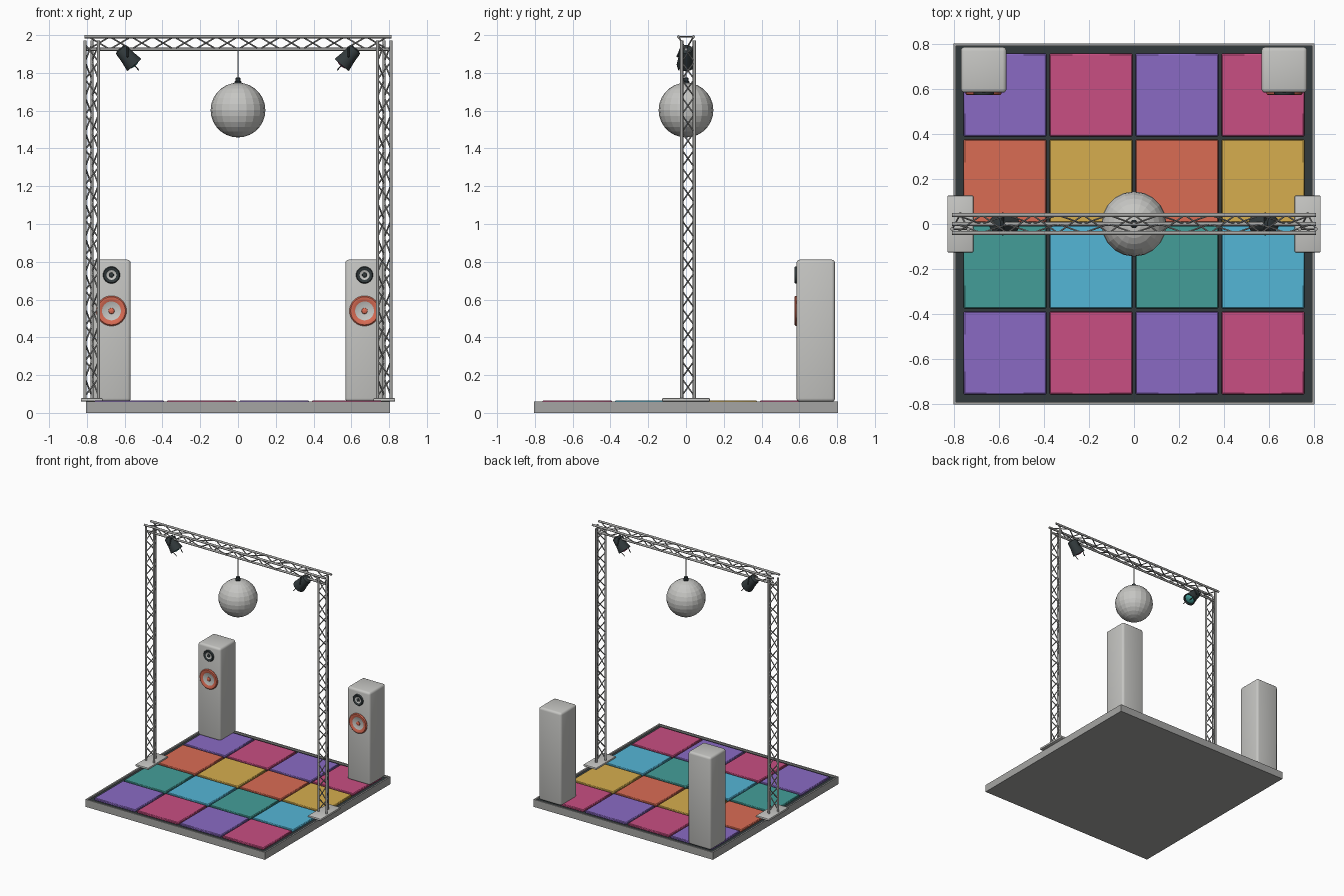
import bpy, bmesh, math
from mathutils import Vector, Matrix

if "Cube" in bpy.data.objects:
    bpy.data.objects.remove(bpy.data.objects["Cube"])


def material(name, r, g, b):
    m = bpy.data.materials.new(name)
    lin = [((c / 255 + 0.055) / 1.055) ** 2.4 for c in (r, g, b)]
    m.diffuse_color = (*lin, 1)
    m.use_nodes = True
    m.node_tree.nodes["Principled BSDF"].inputs["Base Color"].default_value = m.diffuse_color
    return m


LIGHT = material("light grey", 198, 198, 195)
STEEL = material("steel grey", 165, 165, 163)
DARK = material("charcoal", 50, 58, 60)
PURPLE = material("purple", 138, 106, 196)
PINK = material("pink", 200, 78, 130)
TEAL = material("teal", 68, 158, 153)
CYAN = material("sky blue", 84, 182, 214)
ORANGE = material("orange", 218, 108, 84)
YELLOW = material("yellow", 214, 174, 78)


def finish(bm, name, mats, smooth=True):
    bmesh.ops.recalc_face_normals(bm, faces=bm.faces)
    me = bpy.data.meshes.new(name)
    bm.to_mesh(me)
    bm.free()
    for m in mats:
        me.materials.append(m)
    ob = bpy.data.objects.new(name, me)
    bpy.context.collection.objects.link(ob)
    if smooth:
        bpy.ops.object.select_all(action='DESELECT')
        ob.select_set(True)
        bpy.context.view_layer.objects.active = ob
        bpy.ops.object.shade_smooth_by_angle(angle=math.radians(40))
    return ob


def box(name, center, size, mat, bevel=0, segments=2):
    bm = bmesh.new()
    bmesh.ops.create_cube(bm, size=1, matrix=Matrix.Translation(center) @ Matrix.Diagonal((*size, 1)))
    if bevel:
        bmesh.ops.bevel(bm, geom=bm.edges[:], offset=bevel, segments=segments, profile=0.5, affect='EDGES')
    return finish(bm, name, [mat], bevel > 0)


def rod(bm, a, b, r, sides=8):
    a, b = Vector(a), Vector(b)
    d = b - a
    mat = Matrix.Translation((a + b) / 2) @ d.to_track_quat('Z', 'Y').to_matrix().to_4x4()
    bmesh.ops.create_cone(bm, cap_ends=True, segments=sides, radius1=r, radius2=r, depth=d.length, matrix=mat)


def lathe(name, profile, mats, matrix, bands=None, sides=32):
    """Spin (radius, height) points round z; bands gives a material per span."""
    bm = bmesh.new()
    rings = [[bm.verts.new((r * math.cos(2 * math.pi * i / sides), r * math.sin(2 * math.pi * i / sides), h))
              for i in range(sides)] for r, h in profile]
    for k in range(len(rings) - 1):
        for i in range(sides):
            j = (i + 1) % sides
            f = bm.faces.new((rings[k][i], rings[k][j], rings[k + 1][j], rings[k + 1][i]))
            f.material_index = bands[k] if bands else 0
    bm.faces.new(rings[0])
    bm.faces.new(rings[-1]).material_index = bands[-1] if bands else 0
    bm.transform(matrix)
    return finish(bm, name, mats)


def truss(name, start, end, offsets, steps):
    """Three chords with zigzag braces on each of the three sides."""
    start, end = Vector(start), Vector(end)
    offsets = [Vector(o) for o in offsets]
    axis = (end - start).normalized()
    bm = bmesh.new()
    for o in offsets:
        rod(bm, start + o, end + o, 0.0085, 10)
    finish(bm, name + "_chords", [STEEL])
    bm = bmesh.new()
    a0, a1 = start + axis * 0.02, end - axis * 0.02
    for s in range(3):
        pair = (offsets[s], offsets[(s + 1) % 3])
        for k in range(steps):
            p = a0.lerp(a1, k / steps) + pair[k % 2]
            q = a0.lerp(a1, (k + 1) / steps) + pair[(k + 1) % 2]
            rod(bm, p, q, 0.0042, 6)
    finish(bm, name + "_braces", [STEEL])


# Floor platform with a rim around a sunken dark bed
bm = bmesh.new()
bmesh.ops.create_cube(bm, size=1, matrix=Matrix.Translation((0, 0, 0.03)) @ Matrix.Diagonal((1.61, 1.61, 0.06, 1)))
top = max(bm.faces, key=lambda f: f.calc_center_median().z)
bmesh.ops.inset_individual(bm, faces=[top], thickness=0.018)
inner = bmesh.ops.extrude_discrete_faces(bm, faces=[top])['faces'][0]
inner.material_index = 1
for v in inner.verts:
    v.co.z -= 0.012
bmesh.ops.remove_doubles(bm, verts=bm.verts, dist=1e-5)
finish(bm, "floor_platform", [STEEL, DARK], False)

# Coloured dance tiles
rows = [(PURPLE, PINK), (TEAL, CYAN), (ORANGE, YELLOW), (PURPLE, PINK)]
for r, pair in enumerate(rows):
    for c in range(4):
        box(f"floor_tile_{r}_{c}", ((c - 1.5) * 0.383, (r - 1.5) * 0.383, 0.056),
            (0.369, 0.369, 0.02), pair[c % 2], 0.005, 1)

# Overhead beam: two upper chords, one lower chord
truss("beam", (-0.812, 0, 1.96), (0.812, 0, 1.96),
      [(0, -0.04, 0.0315), (0, 0.04, 0.0315), (0, 0, -0.035)], 14)

CAN = [(0.022, -0.060), (0.034, -0.054), (0.037, -0.045), (0.040, 0.0), (0.049, 0.052), (0.049, 0.056),
       (0.043, 0.056), (0.041, 0.040)]
LENS = [(0.040, 0.036), (0.038, 0.048), (0.030, 0.056), (0.016, 0.061), (0.004, 0.063)]
face_front = Matrix.Rotation(math.radians(90), 4, 'X')

for side, s, glow in (("left", -1, TEAL), ("right", 1, PINK)):
    # Tower and foot plate
    x = s * 0.774
    truss(side + "_tower", (x, 0, 0.07), (x, 0, 1.972),
          [(-0.036, -0.023, 0), (0.036, -0.023, 0), (0, 0.044, 0)], 20)
    box(side + "_foot_plate", (x, 0, 0.069), (0.116, 0.254, 0.018), LIGHT, 0.006)

    # Spotlight can, lens and hanging yoke
    axis = Vector((-s * 0.65, 0, -0.76)).normalized()
    center = Vector((s * 0.585, 0, 1.884))
    place = Matrix.Translation(center) @ axis.to_track_quat('Z', 'Y').to_matrix().to_4x4()
    lathe(side + "_spot_can", CAN, [DARK], place, sides=24)
    lathe(side + "_spot_lens", LENS, [glow], place, sides=24)
    bm = bmesh.new()
    hang = Vector((s * 0.585, 0, 1.935))
    for y in (-0.047, 0.047):
        rod(bm, center + Vector((0, y, 0)), hang + Vector((0, y * 0.5, 0)), 0.005)
        tip = center + axis * 0.093
        rod(bm, center + axis * 0.05 + Vector((0, y, 0)), tip + Vector((0, y * 0.8, 0)), 0.003, 6)
    rod(bm, hang + Vector((0, -0.027, 0)), hang + Vector((0, 0.027, 0)), 0.005)
    finish(bm, side + "_spot_yoke", [DARK])

    # Speaker cabinet with two drivers
    sx = s * 0.67
    box(side + "_speaker_cabinet", (sx, 0.687, 0.435), (0.204, 0.204, 0.752), LIGHT, 0.018, 3)
    lathe(side + "_woofer", [(0.080, 0), (0.080, 0.006), (0.074, 0.012), (0.060, 0.012), (0.050, 0.006),
                             (0.016, 0.003), (0.015, 0.008), (0.006, 0.012)],
          [ORANGE, LIGHT], Matrix.Translation((sx, 0.586, 0.54)) @ face_front, [0, 0, 0, 0, 1, 0, 0])
    lathe(side + "_tweeter", [(0.045, 0), (0.045, 0.007), (0.041, 0.012), (0.034, 0.012), (0.026, 0.006),
                              (0.013, 0.004), (0.012, 0.008), (0.005, 0.011)],
          [DARK, LIGHT], Matrix.Translation((sx, 0.586, 0.73)) @ face_front, [0, 0, 0, 0, 1, 0, 0])

# Mirror ball, cap and hanging wire
bm = bmesh.new()
bmesh.ops.create_uvsphere(bm, u_segments=20, v_segments=14, radius=0.145, matrix=Matrix.Translation((0, 0, 1.603)))
finish(bm, "mirror_ball", [LIGHT], False)
lathe("ball_cap", [(0.019, 0), (0.019, 0.012), (0.013, 0.015), (0.014, 0.030), (0.008, 0.033)],
      [DARK], Matrix.Translation((0, 0, 1.742)), sides=16)
bm = bmesh.new()
rod(bm, (0, 0, 1.77), (0, 0, 1.925), 0.0035)
finish(bm, "ball_wire", [STEEL])
